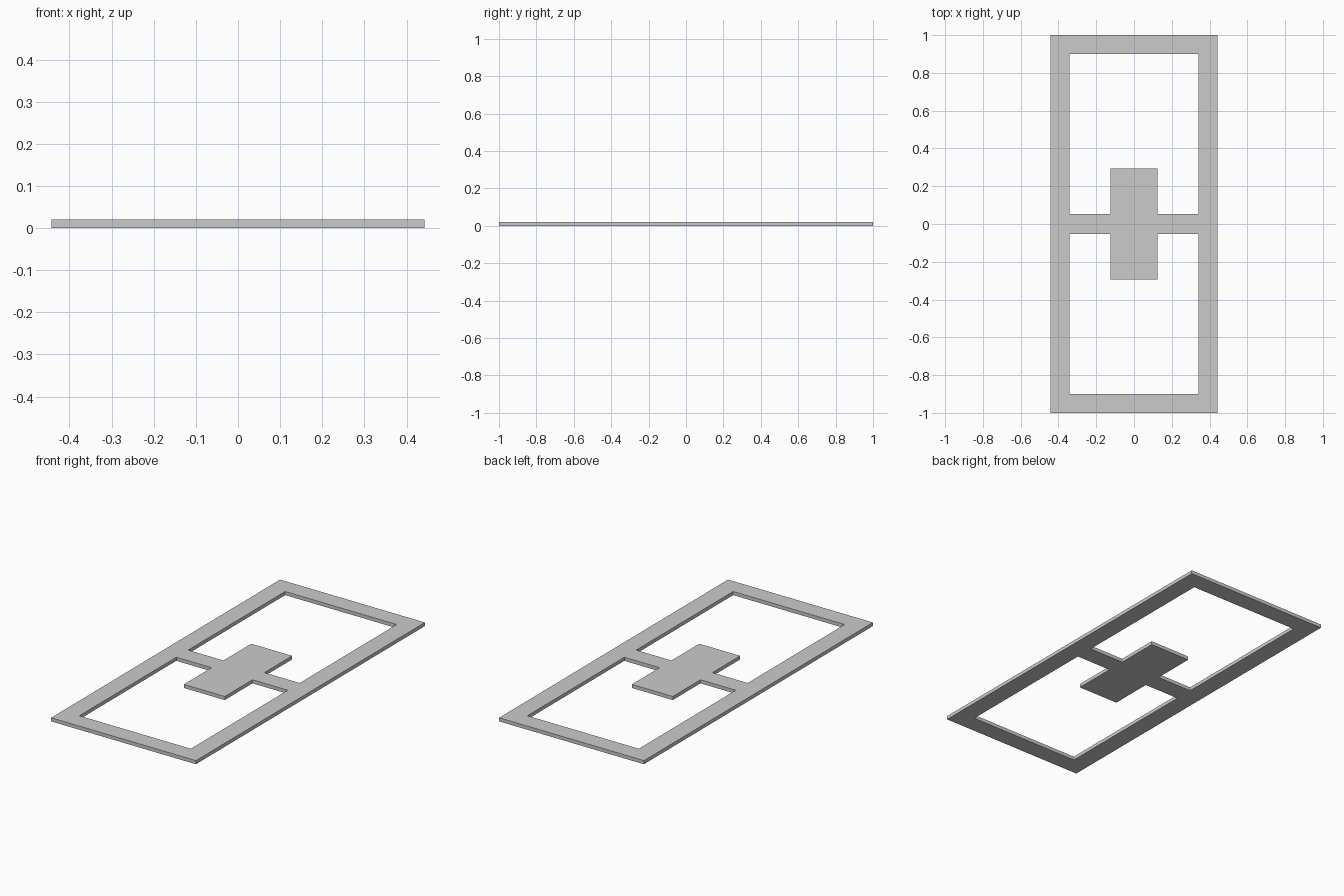
import bpy, bmesh

if "Cube" in bpy.data.objects:
    bpy.data.objects.remove(bpy.data.objects["Cube"])

THICK = 0.02
XS = [-0.443, -0.341, -0.125, 0.125, 0.341, 0.443]
YS = [-1.0, -0.899, -0.294, -0.052, 0.052, 0.294, 0.899, 1.0]


def is_solid(i, j):
    rim = i in (0, 4) or j in (0, 6)
    crossbar = j == 3
    centre_plate = i == 2 and j in (2, 3, 4)
    return rim or crossbar or centre_plate


# Flat outline: rectangular rim, crossbar and centre plate in one sheet
bm = bmesh.new()
grid = [[bm.verts.new((x, y, 0)) for y in YS] for x in XS]
for i in range(len(XS) - 1):
    for j in range(len(YS) - 1):
        if is_solid(i, j):
            bm.faces.new((grid[i][j], grid[i + 1][j],
                          grid[i + 1][j + 1], grid[i][j + 1]))
bmesh.ops.delete(bm, geom=[v for v in bm.verts if not v.link_faces], context='VERTS')

# Give the sheet its thickness
ext = bmesh.ops.extrude_face_region(bm, geom=bm.faces[:], use_keep_orig=True)
top = [g for g in ext["geom"] if isinstance(g, bmesh.types.BMVert)]
bmesh.ops.translate(bm, verts=top, vec=(0, 0, THICK))
bmesh.ops.recalc_face_normals(bm, faces=bm.faces[:])

mesh = bpy.data.meshes.new("flat_frame")
bm.to_mesh(mesh)
bm.free()
bpy.context.collection.objects.link(bpy.data.objects.new("flat_frame", mesh))
